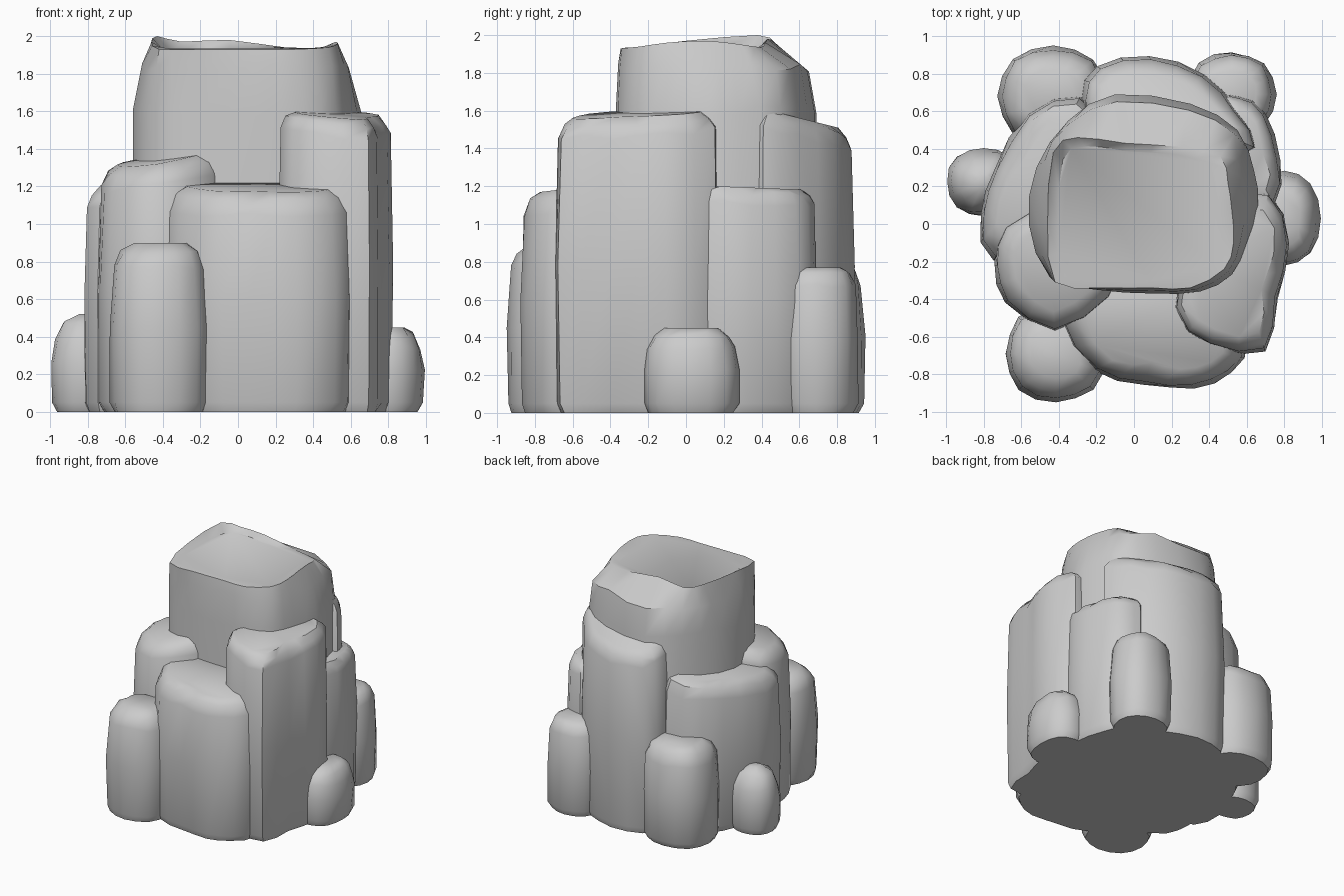
import bpy, bmesh, math, random
from mathutils import Vector

if "Cube" in bpy.data.objects:
    bpy.data.objects.remove(bpy.data.objects["Cube"])

random.seed(4)


def smooth_loop(pts):
    # closed Catmull-Rom: adds one rounded point between neighbours
    n, out = len(pts), []
    p = [Vector(q) for q in pts]
    for i in range(n):
        a, b, c, d = p[i - 1], p[i], p[(i + 1) % n], p[(i + 2) % n]
        out += [b, (b + c) * 0.5625 - (a + d) * 0.0625]
    return out


def loft(name, rings):
    bm = bmesh.new()
    loops = [[bm.verts.new(p) for p in r] for r in rings]
    n = len(loops[0])
    for lo, hi in zip(loops, loops[1:]):
        for i in range(n):
            j = (i + 1) % n
            bm.faces.new((lo[i], lo[j], hi[j], hi[i]))
    bm.faces.new(loops[0][::-1])
    bm.faces.new(loops[-1])
    bmesh.ops.recalc_face_normals(bm, faces=bm.faces)
    me = bpy.data.meshes.new(name)
    bm.to_mesh(me)
    bm.free()
    ob = bpy.data.objects.new(name, me)
    bpy.context.collection.objects.link(ob)
    bpy.ops.object.select_all(action='DESELECT')
    ob.select_set(True)
    bpy.context.view_layer.objects.active = ob
    bpy.ops.object.shade_smooth_by_angle(angle=math.radians(42))
    return ob


def column(name, pts, h, rim=0.09, taper=0.025, tilt=(0, 0), foot=0.03):
    # rock pillar: worn foot, nearly straight wall, rounded and tilted top
    out = smooth_loop(pts)
    c = sum(out, Vector((0, 0))) / len(out)
    levels = [(0, foot), (0.05, 0.005), (h * 0.5, 0.0), (h - rim * 1.15, taper),
              (h - rim * 0.4, taper + rim * 0.35), (h, taper + rim)]
    rings = []
    for k, (z, inset) in enumerate(levels):
        ring = []
        for p in out:
            d = inset + random.uniform(0, 0.012)
            q = p + (c - p).normalized() * d
            dz = (tilt[0] * (q.x - c.x) + tilt[1] * (q.y - c.y)) if k > 2 else 0
            if k in (3, 4):
                dz += random.uniform(-0.02, 0.015)
            ring.append((q.x, q.y, z + dz))
        rings.append(ring)
    return loft(name, rings)


def boulder(name, cx, cy, rx, ry, h, rim=0.11, taper=0.02):
    # slightly squared oval footprint
    pts = []
    for i in range(8):
        a = math.tau * i / 8
        s = 1.04 if i % 2 else 1.0
        pts.append((cx + s * rx * math.cos(a), cy + s * ry * math.sin(a)))
    return column(name, pts, h, rim, taper)


# tall central pillar with a jagged lip around its flat top
base = [(-.45, -.28), (-.2, -.35), (.1, -.37), (.35, -.36), (.52, -.27),
        (.6, -.1), (.66, .1), (.64, .28), (.55, .5), (.3, .64), (-.1, .69),
        (-.35, .55), (-.52, .3), (-.56, 0)]
lip = [(-.42, -.31, 1.93), (-.18, -.34, 1.93), (.1, -.34, 1.93),
       (.3, -.34, 1.93), (.48, -.24, 1.94), (.53, -.1, 1.96),
       (.52, .08, 1.97), (.5, .22, 1.96), (.46, .36, 1.94),
       (.25, .41, 1.94), (-.05, .43, 1.98), (-.3, .46, 1.97),
       (-.43, .38, 2.0), (-.46, 0, 1.97)]
foot = [Vector((x, y, 0)) for x, y in smooth_loop(base)]
lip = smooth_loop(lip)
wall = [p + Vector((0, 0, 1.6 + random.uniform(-.03, .03))) for p in foot]
shoulder = []
for w, t in zip(wall, lip):
    s = w.lerp(t, 0.15 if w.y > 0.4 else 0.5)
    s.z = 1.83 + random.uniform(-.025, .025)
    shoulder.append(s)
inner = [Vector((p.x * 0.88, 0.02 + (p.y - 0.02) * 0.9, 1.935)) for p in lip]
loft("central_pillar", [foot, wall, shoulder, lip, inner])

# large pillars leaning on the centre
column("front_pillar", [(-.4, -.5), (-.22, -.78), (.05, -.86), (.32, -.88),
       (.52, -.79), (.62, -.6), (.5, -.2), (-.3, -.2)], 1.19, 0.1, 0.02, (0, .12))
column("right_pillar", [(.21, -.45), (.4, -.65), (.7, -.68), (.77, -.4),
       (.83, -.1), (.72, .17), (.35, .1)], 1.58, 0.08, 0.015, (-.08, .06))
column("front_left_pillar", [(-.75, -.22), (-.69, -.42), (-.42, -.58),
       (-.11, -.4), (-.06, -.1), (-.4, .1), (-.7, 0)], 1.34, 0.09, 0.02, (.16, .1))
column("left_pillar", [(-.82, .05), (-.75, .3), (-.56, .6), (-.28, .69),
       (-.1, .4), (-.3, -.1), (-.75, -.2)][::-1], 1.25, 0.1, 0.02, (.2, 0))
column("back_pillar", [(-.28, .66), (-.2, .84), (.08, .9), (.38, .8),
       (.56, .6), (.66, .4), (.4, .3), (-.15, .35)], 1.56, 0.08, 0.02, (0, -.25))
column("back_right_pillar", [(.45, .66), (.56, .69), (.7, .6), (.78, .34),
       (.75, .1), (.4, .1), (.3, .4)], 1.19, 0.07, 0.015, (0, -.04))

# small boulders around the foot
boulder("front_left_boulder", -.415, -.69, .275, .265, .9)
boulder("back_left_boulder", -.43, .68, .3, .275, .82)
boulder("back_right_boulder", .52, .69, .24, .23, .77, .08)
boulder("left_boulder", -.8, .225, .2, .19, .52, .13)
boulder("right_boulder", .8, .03, .195, .26, .45, .09)
